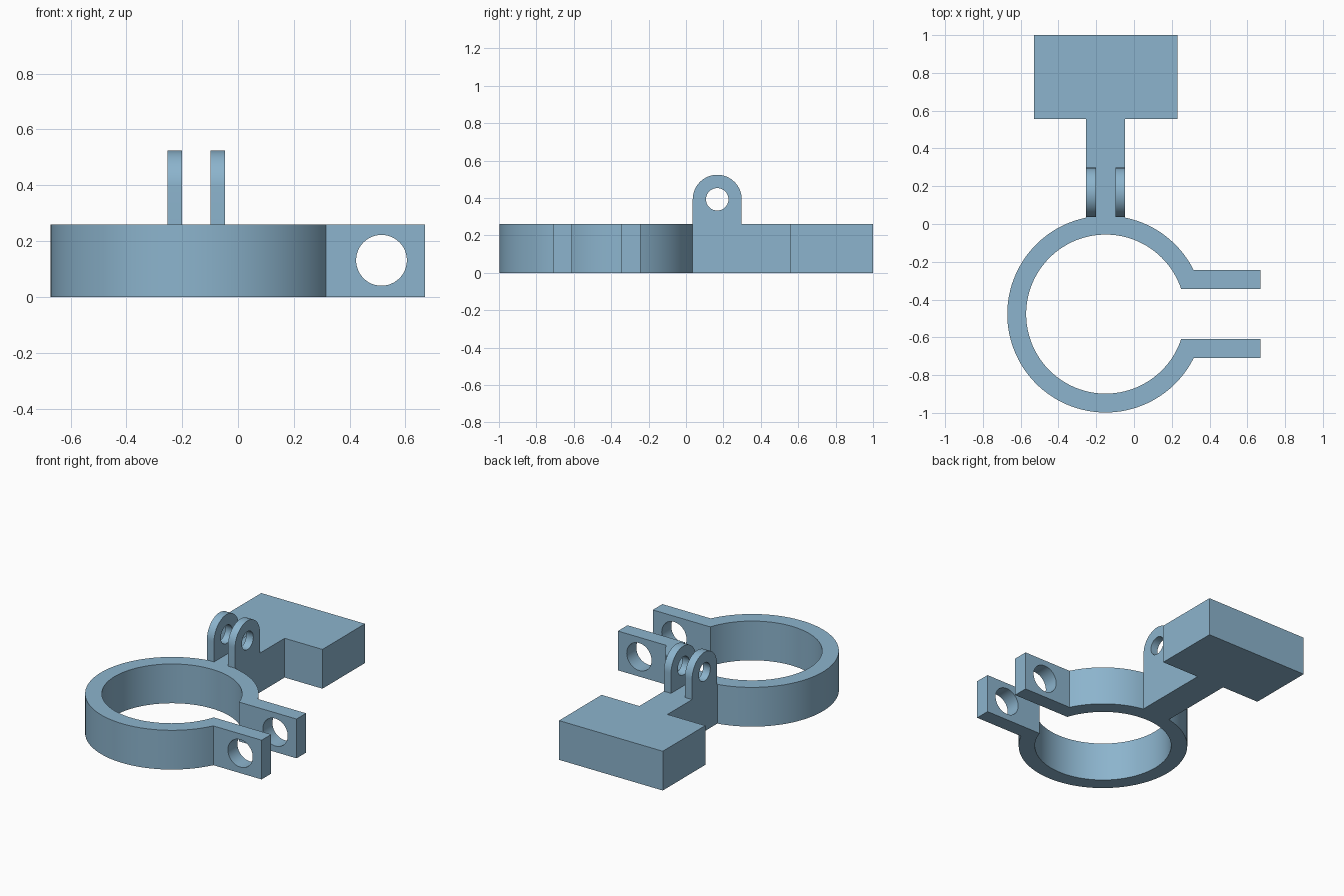
import bpy, bmesh, math
from mathutils import Matrix

if "Cube" in bpy.data.objects:
    bpy.data.objects.remove(bpy.data.objects["Cube"])

CX, CY = -0.15, -0.477          # ring centre
R_OUT, R_IN = 0.521, 0.421      # ring radii
HEIGHT = 0.26
TAB_OUT, TAB_IN, TAB_END = 0.233, 0.133, 0.67
STEM = 0.103                    # half width of the stem

blue = bpy.data.materials.new("steel blue")
blue.diffuse_color = (0.262, 0.456, 0.610, 1)
blue.use_nodes = True
blue.node_tree.nodes["Principled BSDF"].inputs["Base Color"].default_value = blue.diffuse_color


def arc(cx, cy, r, a, b, n):
    return [(cx + r * math.cos(a + (b - a) * i / n),
             cy + r * math.sin(a + (b - a) * i / n)) for i in range(n + 1)]


def prism(name, points, offset):
    """Solid made by extruding a closed outline of 3D points."""
    bm = bmesh.new()
    face = bm.faces.new([bm.verts.new(p) for p in points])
    new = bmesh.ops.extrude_face_region(bm, geom=[face])["geom"]
    bmesh.ops.translate(bm, vec=offset,
                        verts=[v for v in new if isinstance(v, bmesh.types.BMVert)])
    bmesh.ops.recalc_face_normals(bm, faces=bm.faces)
    mesh = bpy.data.meshes.new(name)
    bm.to_mesh(mesh)
    bm.free()
    mesh.materials.append(blue)
    obj = bpy.data.objects.new(name, mesh)
    bpy.context.collection.objects.link(obj)
    return obj


def drill(obj, centre, radius, depth, axis):
    """Cut a round hole through obj along the x or y axis."""
    bpy.ops.mesh.primitive_cylinder_add(vertices=48, radius=radius, depth=depth)
    cutter = bpy.context.object
    turn = Matrix.Rotation(math.pi / 2, 4, "Y" if axis == "X" else "X")
    cutter.data.transform(Matrix.Translation(centre) @ turn)
    cutter.data.materials.append(blue)
    mod = obj.modifiers.new("hole", "BOOLEAN")
    mod.operation, mod.solver, mod.object = "DIFFERENCE", "EXACT", cutter
    bpy.ops.object.select_all(action="DESELECT")
    bpy.context.view_layer.objects.active = obj
    obj.select_set(True)
    bpy.ops.object.modifier_apply(modifier=mod.name)
    bpy.data.objects.remove(cutter, do_unlink=True)
    bpy.ops.object.shade_smooth_by_angle(angle=math.radians(30))


# Split ring with two clamp tabs, stem and end block in one outline
tab_o, tab_i = math.asin(TAB_OUT / R_OUT), math.asin(TAB_IN / R_IN)
stem_a = math.acos(STEM / R_OUT)
outline = [(TAB_END, CY + TAB_OUT)]
outline += arc(CX, CY, R_OUT, tab_o, stem_a, 20)
outline += [(CX + STEM, 0.555), (0.23, 0.555), (0.23, 1.0),
            (-0.53, 1.0), (-0.53, 0.555), (CX - STEM, 0.555)]
outline += arc(CX, CY, R_OUT, math.pi - stem_a, 2 * math.pi - tab_o, 72)
outline += [(TAB_END, CY - TAB_OUT), (TAB_END, CY - TAB_IN)]
outline += arc(CX, CY, R_IN, 2 * math.pi - tab_i, tab_i, 96)
outline += [(TAB_END, CY + TAB_IN)]
clamp = prism("clamp_body", [(x, y, 0) for x, y in outline], (0, 0, HEIGHT))

# Bolt hole through both tabs
drill(clamp, (0.514, CY, 0.131), 0.091, 0.8, "Y")

# Pair of rounded hinge ears standing on the stem
EAR_Y, EAR_Z, EAR_R = 0.167, 0.393, 0.131
ear_outline = [(EAR_Y + EAR_R, HEIGHT)]
ear_outline += arc(EAR_Y, EAR_Z, EAR_R, 0, math.pi, 32)
ear_outline += [(EAR_Y - EAR_R, HEIGHT)]
for name, x in (("hinge_ear_left", CX - STEM), ("hinge_ear_right", CX + STEM - 0.052)):
    ear = prism(name, [(x, y, z) for y, z in ear_outline], (0.052, 0, 0))
    drill(ear, (x + 0.026, EAR_Y, EAR_Z), 0.06, 0.2, "X")
